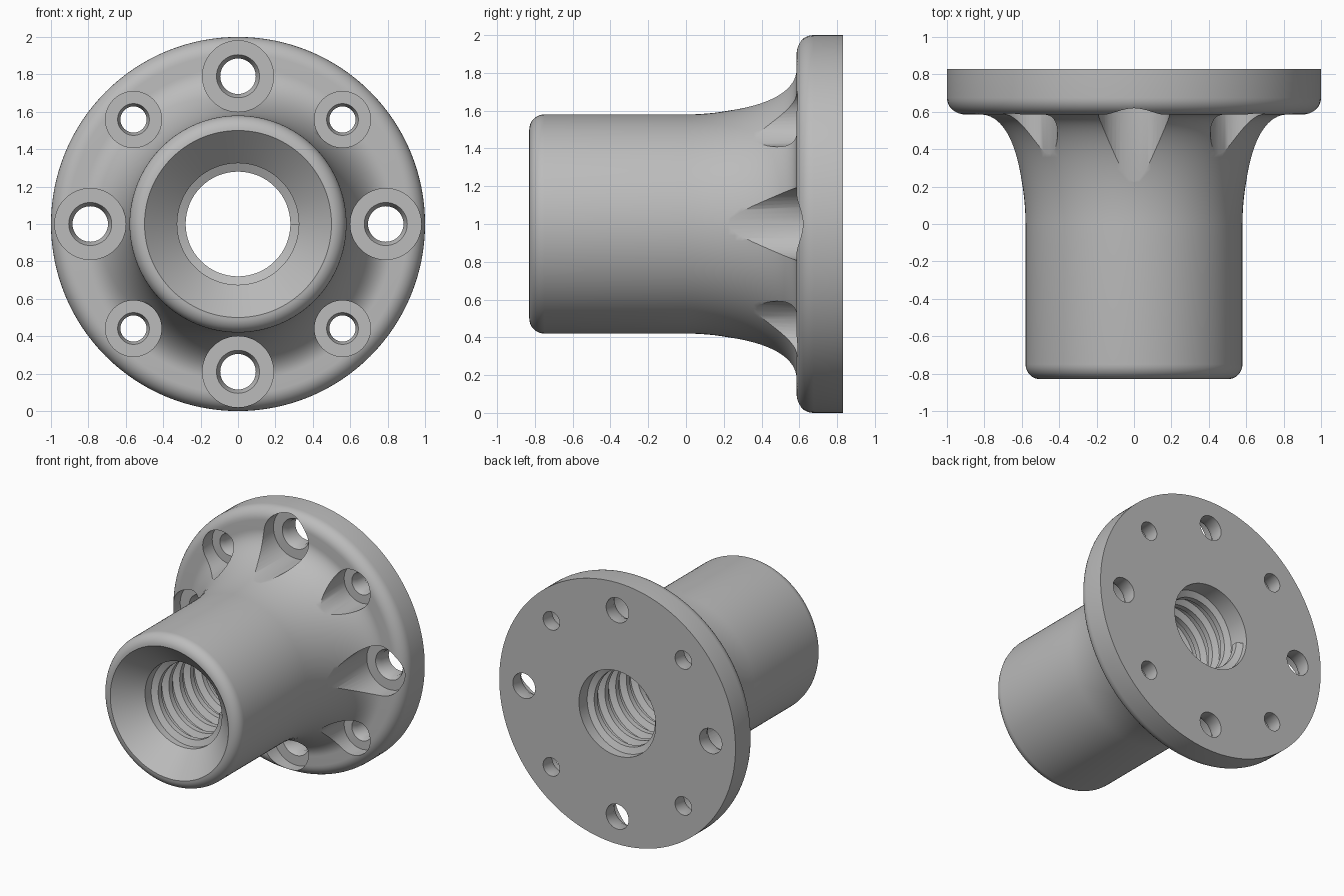
import bpy, bmesh
from math import sin, cos, pi, radians

cube = bpy.data.objects.get("Cube")
if cube:
    bpy.data.objects.remove(cube, do_unlink=True)

grey = bpy.data.materials.new("plain grey")
grey.use_nodes = True
colour = (0.5, 0.5, 0.5, 1)
grey.diffuse_color = colour
grey.node_tree.nodes["Principled BSDF"].inputs["Base Color"].default_value = colour


def arc(cr, cy, ar, ay, start, end, steps):
    """Elliptical arc of (radius, y) points, angles in degrees."""
    pts = []
    for i in range(steps + 1):
        a = radians(start + (end - start) * i / steps)
        pts.append((cr + ar * cos(a), cy + ay * sin(a)))
    return pts


def lathe(bm, profile, cx=0, cz=1, segs=128):
    """Revolve a closed (radius, y) profile about an axis parallel to y."""
    rings = []
    for r, y in profile:
        if r == 0:
            rings.append([bm.verts.new((cx, y, cz))] * segs)
        else:
            rings.append([bm.verts.new((cx + r * cos(2 * pi * k / segs), y,
                                        cz + r * sin(2 * pi * k / segs)))
                          for k in range(segs)])
    for a, b in zip(rings, rings[1:] + rings[:1]):
        for k in range(segs):
            n = (k + 1) % segs
            corners = list(dict.fromkeys((a[k], a[n], b[n], b[k])))
            if len(corners) > 2:
                bm.faces.new(corners)


def finish(bm, name):
    bmesh.ops.recalc_face_normals(bm, faces=bm.faces)
    mesh = bpy.data.meshes.new(name)
    bm.to_mesh(mesh)
    bm.free()
    mesh.materials.append(grey)
    obj = bpy.data.objects.new(name, mesh)
    bpy.context.collection.objects.link(obj)
    return obj


def smooth(obj):
    bpy.ops.object.select_all(action="DESELECT")
    obj.select_set(True)
    bpy.context.view_layer.objects.active = obj
    bpy.ops.object.shade_smooth_by_angle(angle=radians(30))


FRONT, BACK, FACE = -0.83, 0.83, 0.585
BORE = 0.325

# Flanged barrel: countersunk bore, rounded nose, flared neck, rounded flange
profile = [(BORE, BACK), (BORE, FRONT + 0.17)]
profile += arc(0.50, FRONT + 0.08, 0.08, 0.08, -90, 0, 8)
profile += arc(0.84, 0, 0.26, FACE, 180, 90, 24)
profile += arc(0.91, FACE + 0.09, 0.09, 0.09, -90, 0, 8)
profile += [(1, BACK)]
bm = bmesh.new()
lathe(bm, profile)
body = finish(bm, "flanged_barrel")

# Counterbored bolt holes, alternating large and small
bm = bmesh.new()
for i in range(8):
    pocket, lip, hole = (0.15, 0.085, 0.07) if i % 2 else (0.19, 0.115, 0.095)
    a = i * pi / 4
    floor = 0.70
    lathe(bm, [(0, -0.1), (pocket, -0.1), (pocket, floor), (lip, floor),
               (hole, floor + 0.04), (hole, 1), (0, 1)],
          0.79 * cos(a), 1 + 0.79 * sin(a), 48)
cutter = finish(bm, "bolt_hole_cutter")
cutter.hide_render = True

mod = body.modifiers.new("bolt holes", "BOOLEAN")
mod.operation = "DIFFERENCE"
mod.solver = "EXACT"
mod.object = cutter
bpy.context.view_layer.objects.active = body
bpy.ops.object.modifier_apply(modifier=mod.name)
bpy.data.objects.remove(cutter, do_unlink=True)
smooth(body)

# Internal screw thread: trapezoid ridge swept along a helix
PITCH, TURNS, STEPS = 0.13, 10.5, 64
bm = bmesh.new()
section = [(BORE + 0.01, -0.045), (0.28, -0.02), (0.28, 0.02), (BORE + 0.01, 0.045)]
rows = []
for k in range(int(TURNS * STEPS) + 1):
    t = k / STEPS
    a = -2 * pi * t
    y = -0.61 + PITCH * t
    rows.append([bm.verts.new((r * cos(a), y + dy, 1 + r * sin(a))) for r, dy in section])
for a, b in zip(rows, rows[1:]):
    for j in range(4):
        n = (j + 1) % 4
        bm.faces.new((a[j], a[n], b[n], b[j]))
bm.faces.new(rows[0])
bm.faces.new(rows[-1])
smooth(finish(bm, "screw_thread"))
